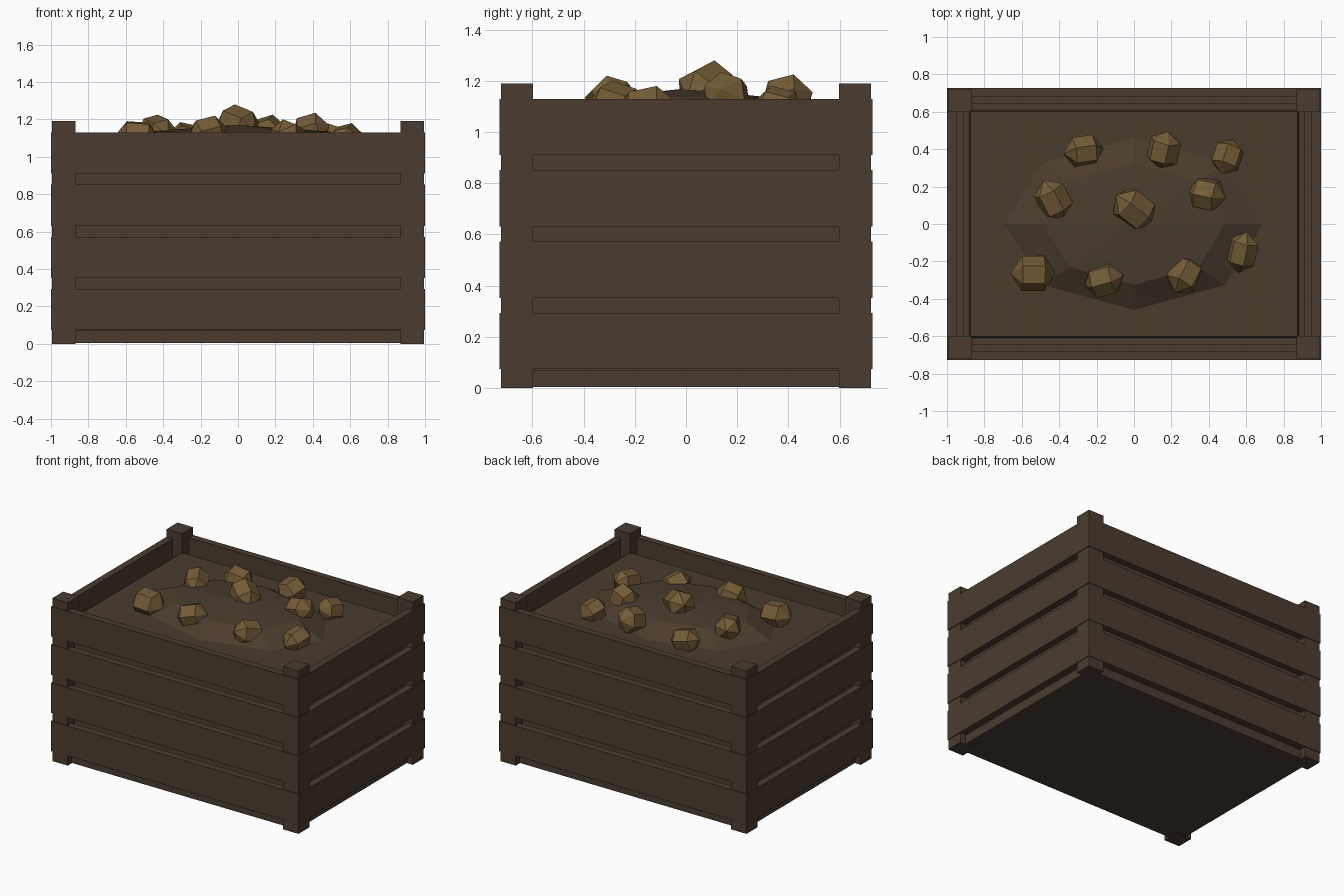
import bpy, bmesh, math
from mathutils import Matrix, Vector

old = bpy.data.objects.get("Cube")
if old:
    bpy.data.objects.remove(old, do_unlink=True)


def material(name, rgb):
    m = bpy.data.materials.new(name)
    m.use_nodes = True
    m.diffuse_color = (*rgb, 1)
    m.node_tree.nodes["Principled BSDF"].inputs["Base Color"].default_value = (*rgb, 1)
    return m


WOOD = material("dark wood", (0.070, 0.046, 0.029))
SOIL = material("soil", (0.070, 0.046, 0.028))
ROOT = material("ochre lump", (0.175, 0.108, 0.038))


def finish(name, bm, mat):
    bmesh.ops.recalc_face_normals(bm, faces=bm.faces)
    mesh = bpy.data.meshes.new(name)
    bm.to_mesh(mesh)
    bm.free()
    mesh.materials.append(mat)
    ob = bpy.data.objects.new(name, mesh)
    bpy.context.collection.objects.link(ob)
    return ob


def box(name, lo, hi, mat, taper=0.0):
    """Box between two corners; taper pulls the top edge inwards."""
    lo, hi = Vector(lo), Vector(hi)
    bm = bmesh.new()
    bmesh.ops.create_cube(bm, size=1)
    for v in bm.verts:
        top = v.co.z > 0
        v.co = (lo + hi) / 2 + v.co * (hi - lo)
        if top:
            v.co.x -= math.copysign(taper, v.co.x)
            v.co.y -= math.copysign(taper, v.co.y)
    return finish(name, bm, mat)


X, Y = 1.0, 0.728          # outer half sizes
PLANK, POST = 0.05, 0.13   # thickness, post width
SOIL_Z = 1.05

# Corner posts, a hair inside the planks
for sx, side in ((-1, "right"), (1, "left")):
    for sy, end in ((-1, "front"), (1, "back")):
        xs = sorted((sx * (X - POST), sx * (X - 0.005)))
        ys = sorted((sy * (Y - POST), sy * (Y - 0.005)))
        box(f"{end}_{side}_post", (xs[0], ys[0], 0), (xs[1], ys[1], 1.19), WOOD)

# Four rows of planks around the crate
for row in range(4):
    z0 = 0.073 + row * 0.279
    z1 = z0 + 0.22
    for s, end in ((-1, "front"), (1, "back")):
        ys = sorted((s * (Y - PLANK), s * Y))
        box(f"{end}_plank_{row}", (-X, ys[0], z0), (X, ys[1], z1), WOOD)
    for s, side in ((-1, "right"), (1, "left")):
        xs = sorted((s * (X - PLANK), s * X))
        box(f"{side}_plank_{row}", (xs[0], PLANK - Y, z0), (xs[1], Y - PLANK, z1), WOOD)

# Floor board and inner lining
box("floor", (PLANK - X, PLANK - Y, 0.003), (X - PLANK, Y - PLANK, 0.07), WOOD)
box("lining", (0.085 - X, 0.085 - Y, 0.02), (X - 0.085, Y - 0.085, 1.02), WOOD)

# Soil bed with sloping rim
box("soil_bed", (0.105 - X, 0.105 - Y, 0.98), (X - 0.105, Y - 0.105, SOIL_Z), SOIL, 0.022)

# Low faceted mound
bm = bmesh.new()
bmesh.ops.create_uvsphere(bm, u_segments=8, v_segments=4, radius=1)
bmesh.ops.transform(bm, verts=bm.verts, matrix=Matrix.Translation((0, 0, SOIL_Z + 0.002))
                    @ Matrix.Diagonal((0.69, 0.46, 0.118, 1)))
bmesh.ops.delete(bm, geom=[v for v in bm.verts if v.co.z < SOIL_Z - 0.01], context="VERTS")
finish("soil_mound", bm, SOIL)

# Lumps: x, y, top height, half length, half width, yaw, tilt
LUMPS = [
    (-0.54, -0.265, 1.19, 0.12, 0.108, 0, 4),
    (-0.16, -0.30, 1.22, 0.11, 0.10, 15, -14),
    (0.27, -0.27, 1.20, 0.115, 0.10, 62, 16),
    (0.58, -0.15, 1.18, 0.115, 0.09, 78, -12),
    (-0.43, 0.13, 1.225, 0.12, 0.10, -62, 12),
    (0.0, 0.08, 1.28, 0.13, 0.11, -38, 18),
    (0.39, 0.16, 1.235, 0.105, 0.10, -12, -16),
    (-0.27, 0.39, 1.185, 0.11, 0.095, 8, 12),
    (0.16, 0.395, 1.225, 0.105, 0.10, 78, -14),
    (0.50, 0.36, 1.18, 0.10, 0.09, 72, 14),
]
for i, (x, y, top, length, width, yaw, tilt) in enumerate(LUMPS):
    bm = bmesh.new()
    bmesh.ops.create_uvsphere(bm, u_segments=6, v_segments=3, radius=1)
    # Lay the pole axis flat, then stretch and turn
    turn = (Matrix.Rotation(math.radians(yaw), 4, "Z")
            @ Matrix.Rotation(math.radians(tilt), 4, "Y")
            @ Matrix.Rotation(math.radians(tilt * 1.2), 4, "X")
            @ Matrix.Diagonal((length, width, width, 1))
            @ Matrix.Rotation(math.pi / 2, 4, "Y"))
    bmesh.ops.transform(bm, verts=bm.verts, matrix=turn)
    peak = max(v.co.z for v in bm.verts)
    bmesh.ops.translate(bm, verts=bm.verts, vec=(x, y, top - peak))
    finish(f"lump_{i}", bm, ROOT)
